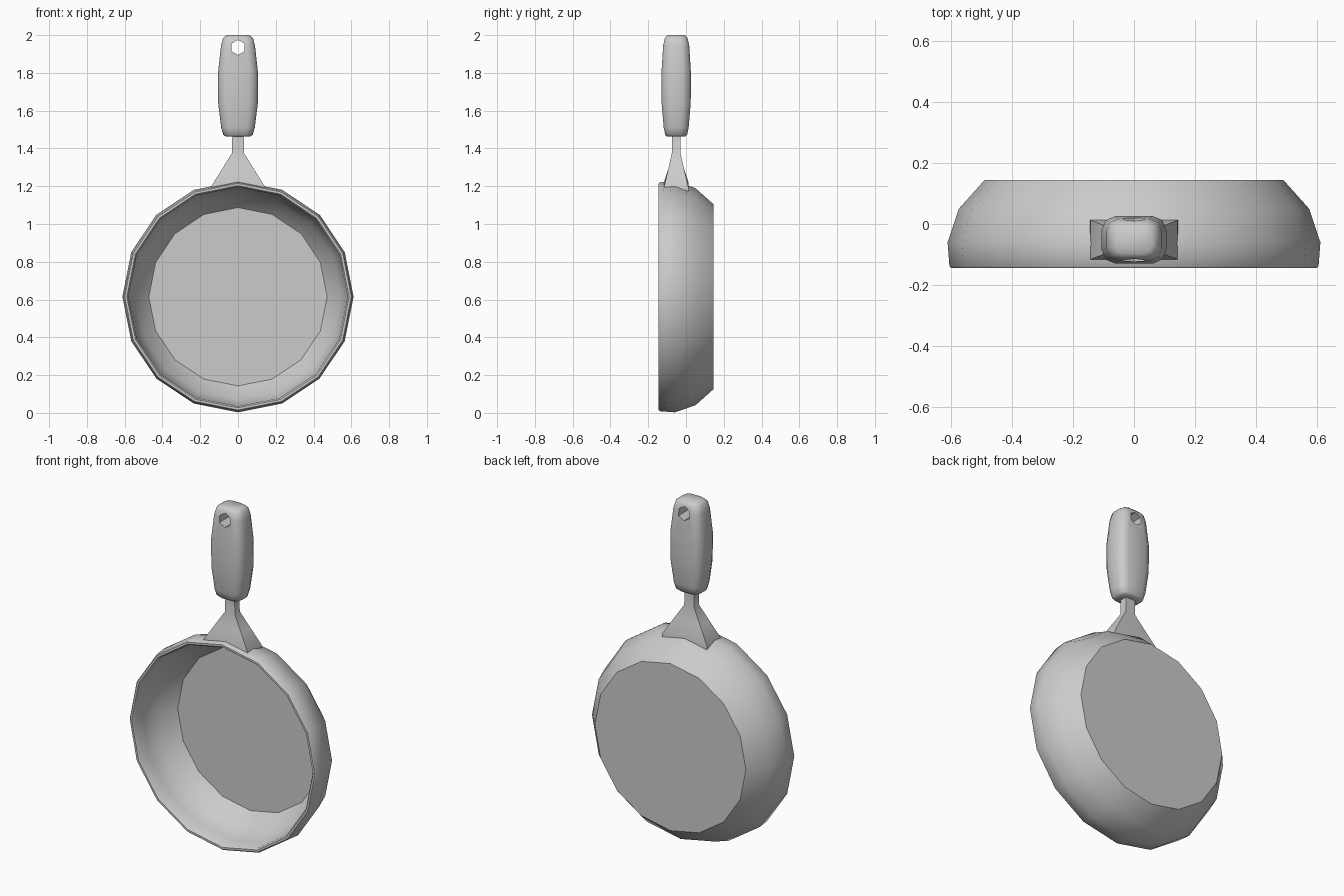
import bpy, bmesh, math

cube = bpy.data.objects.get("Cube")
if cube:
    bpy.data.objects.remove(cube, do_unlink=True)

grey = bpy.data.materials.new("plain_grey")
grey.use_nodes = True
grey.diffuse_color = (0.6, 0.6, 0.6, 1)
grey.node_tree.nodes["Principled BSDF"].inputs["Base Color"].default_value = (0.6, 0.6, 0.6, 1)

PAN_Z = 0.615      # centre of the pan
HANDLE_Y = -0.052  # handle axis


def finish(name, rings, angle, caps=True):
    """Skin a stack of closed rings into a smooth-shaded object."""
    bm = bmesh.new()
    loops = [[bm.verts.new(p) for p in ring] for ring in rings]
    for a, b in zip(loops, loops[1:]):
        n = len(a)
        for i in range(n):
            j = (i + 1) % n
            bm.faces.new((a[i], a[j], b[j], b[i]))
    if caps:
        bm.faces.new(loops[0])
        bm.faces.new(loops[-1])
    bmesh.ops.recalc_face_normals(bm, faces=bm.faces)
    mesh = bpy.data.meshes.new(name)
    bm.to_mesh(mesh)
    bm.free()
    mesh.materials.append(grey)
    obj = bpy.data.objects.new(name, mesh)
    bpy.context.collection.objects.link(obj)
    smooth(obj, angle)
    return obj


def smooth(obj, angle):
    bpy.ops.object.select_all(action='DESELECT')
    obj.select_set(True)
    bpy.context.view_layer.objects.active = obj
    bpy.ops.object.shade_smooth_by_angle(angle=math.radians(angle))


def pan_ring(radius, y, sides=16):
    return [(radius * math.sin(math.tau * i / sides), y,
             PAN_Z + radius * math.cos(math.tau * i / sides)) for i in range(sides)]


def rounded_ring(hx, hy, z, r, steps=3):
    """Rounded rectangle around the handle axis."""
    pts = []
    for corner, (sx, sy) in enumerate(((1, 1), (-1, 1), (-1, -1), (1, -1))):
        for k in range(steps):
            a = math.pi / 2 * (corner + k / (steps - 1))
            pts.append((sx * (hx - r) + r * math.cos(a),
                        HANDLE_Y + sy * (hy - r) + r * math.sin(a), z))
    return pts


# Pan: outer wall, lip, inner wall and floor
pan_profile = [(0.49, 0.145), (0.575, 0.05), (0.612, -0.06), (0.606, -0.138),
               (0.6, -0.145), (0.588, -0.145), (0.58, -0.135),
               (0.578, -0.06), (0.545, 0.035), (0.472, 0.115)]
finish("pan", [pan_ring(r, y) for r, y in pan_profile], 42)


# Flared bracket whose foot follows the pan wall, and the neck above it
def bracket_ring(hx, hy, z, drop=0):
    xs = (-hx, 0, hx)
    low = [(x, HANDLE_Y - hy, z - drop * abs(x)) for x in xs]
    return low + [(x, HANDLE_Y + hy, z - drop * abs(x)) for x in reversed(xs)]


bracket = [(0.145, 0.066, 1.2, 0.2), (0.143, 0.064, 1.225, 0.2),
           (0.085, 0.042, 1.29, 0), (0.032, 0.023, 1.375, 0), (0.03, 0.022, 1.48, 0)]
finish("bracket_and_neck", [bracket_ring(*row) for row in bracket], 40)

# Grip: swelling rounded bar
grip_rows = [(0.062, 0.048, 1.462, 0.03), (0.078, 0.058, 1.472, 0.035),
             (0.089, 0.066, 1.51, 0.04), (0.105, 0.077, 1.64, 0.045),
             (0.106, 0.078, 1.8, 0.045), (0.09, 0.069, 1.945, 0.04),
             (0.079, 0.06, 1.985, 0.035), (0.06, 0.045, 2.0, 0.03)]
grip = finish("grip", [rounded_ring(*row) for row in grip_rows], 50)

# Six-sided hanging hole cut through the grip
cutter = finish("hole_cutter", [[(0.04 * math.sin(math.tau * i / 6), y,
                                  1.935 + 0.04 * math.cos(math.tau * i / 6))
                                 for i in range(6)] for y in (-0.3, 0.2)], 30)
cutter.hide_render = True
cut = grip.modifiers.new("hanging_hole", 'BOOLEAN')
cut.operation = 'DIFFERENCE'
cut.solver = 'EXACT'
cut.object = cutter
bpy.ops.object.select_all(action='DESELECT')
bpy.context.view_layer.objects.active = grip
grip.select_set(True)
bpy.ops.object.modifier_apply(modifier=cut.name)
bpy.data.objects.remove(cutter, do_unlink=True)
smooth(grip, 50)
